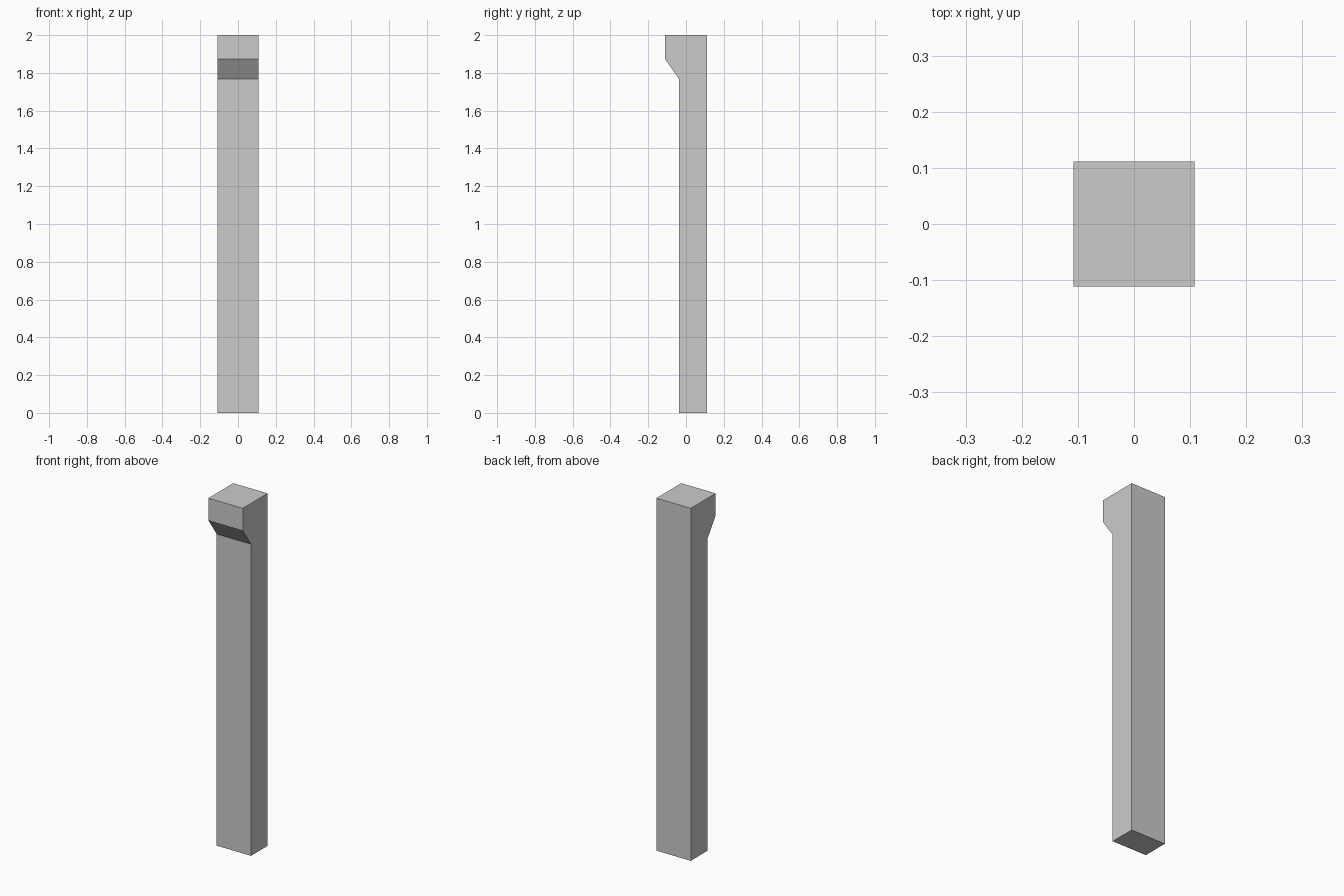
import bpy, bmesh

if "Cube" in bpy.data.objects:
    bpy.data.objects.remove(bpy.data.objects["Cube"])

HALF_WIDTH = 0.108

# Side profile (y, z): shaft with a bracketed head projecting to the front
profile = [(0.111, 0), (0.111, 2), (-0.111, 2),
           (-0.111, 1.873), (-0.037, 1.768), (-0.037, 0)]

# Extrude the profile across the width
bm = bmesh.new()
side = bm.faces.new([bm.verts.new((-HALF_WIDTH, y, z)) for y, z in profile])
ext = bmesh.ops.extrude_face_region(bm, geom=[side], use_keep_orig=True)
moved = [g for g in ext["geom"] if isinstance(g, bmesh.types.BMVert)]
bmesh.ops.translate(bm, verts=moved, vec=(2 * HALF_WIDTH, 0, 0))
bmesh.ops.recalc_face_normals(bm, faces=bm.faces)

# Flat-shaded post
mesh = bpy.data.meshes.new("corbel_post")
bm.to_mesh(mesh)
bm.free()
bpy.context.collection.objects.link(bpy.data.objects.new("corbel_post", mesh))
